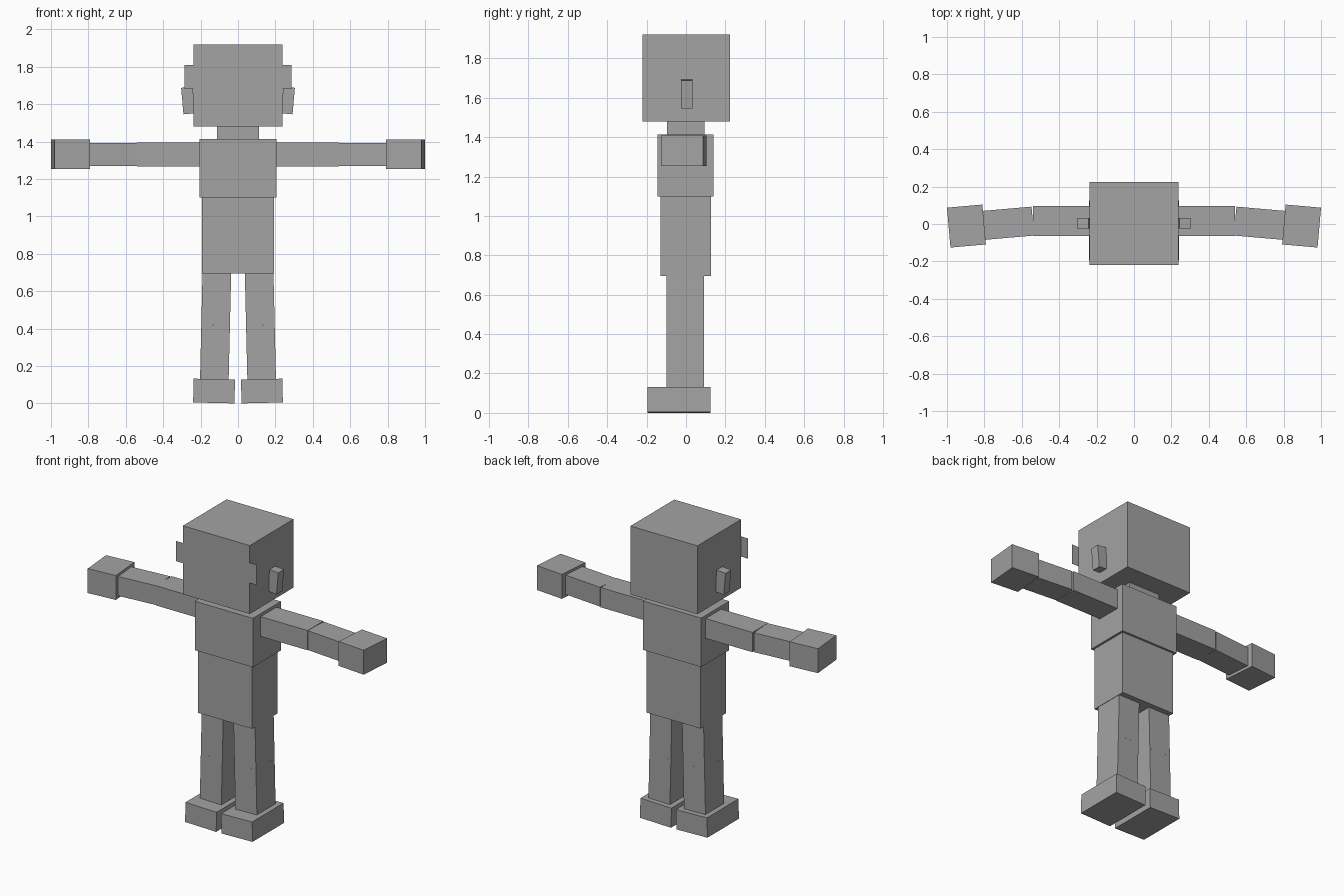
import bpy
import bmesh
from math import radians
from mathutils import Euler, Matrix, Vector

cube = bpy.data.objects.get("Cube")
if cube:
    bpy.data.objects.remove(cube, do_unlink=True)

# One plain grey for the whole figure
grey = bpy.data.materials.new("stone grey")
colour = (0.367, 0.367, 0.367, 1.0)
grey.use_nodes = True
grey.diffuse_color = colour
grey.node_tree.nodes["Principled BSDF"].inputs["Base Color"].default_value = colour


def add_object(name, bm):
    mesh = bpy.data.meshes.new(name)
    bm.to_mesh(mesh)
    bm.free()
    mesh.materials.append(grey)
    obj = bpy.data.objects.new(name, mesh)
    bpy.context.collection.objects.link(obj)
    return obj


def box(name, centre, size, tilt=0, yaw=0):
    """Box turned by tilt about y and yaw about z, in degrees."""
    bm = bmesh.new()
    turn = Euler((0, radians(tilt), radians(yaw))).to_matrix().to_4x4()
    place = Matrix.Translation(centre) @ turn @ Matrix.Diagonal((*size, 1))
    bmesh.ops.create_cube(bm, size=1, matrix=place)
    return add_object(name, bm)


def pair(name, centre, size, tilt=0, yaw=0):
    """Matching boxes on the left (+x) and right (-x)."""
    x, y, z = centre
    for side, s in (("left", 1), ("right", -1)):
        box(f"{side}_{name}", (s * x, y, z), size, s * tilt, s * yaw)


# Head, neck and trunk
box("head", (0, 0.002, 1.70), (0.476, 0.445, 0.44))
box("neck", (0, -0.002, 1.45), (0.222, 0.19, 0.09))
box("chest", (0, -0.002, 1.257), (0.413, 0.285, 0.315))
box("abdomen", (0, -0.002, 0.90), (0.384, 0.257, 0.41))

# Thin face sheet, wider than the head
bm = bmesh.new()
bm.faces.new([bm.verts.new(Vector((x, -0.2215, z)))
              for x, z in ((-0.285, 1.68), (0.285, 1.68), (0.285, 1.81), (-0.285, 1.81))])
add_object("face_sheet", bm)

# Ears, leaning outwards at the top
pair("ear", (0.267, 0.004, 1.619), (0.062, 0.058, 0.142), tilt=5)

# Arms, bent slightly forward from the elbow
pair("upper_arm", (0.365, 0.016, 1.331), (0.35, 0.16, 0.127))
pair("forearm", (0.673, 0.004, 1.331), (0.265, 0.155, 0.124), yaw=-5)
pair("hand", (0.896, -0.011, 1.331), (0.19, 0.214, 0.157), yaw=-5)

# Legs, splayed a little
pair("thigh", (0.1157, -0.003, 0.585), (0.153, 0.19, 0.33), tilt=-1.35)
pair("shin", (0.1234, -0.003, 0.26), (0.153, 0.19, 0.32), tilt=-1.35)
pair("foot", (0.128, -0.035, 0.066), (0.221, 0.32, 0.127), tilt=-1.35)
